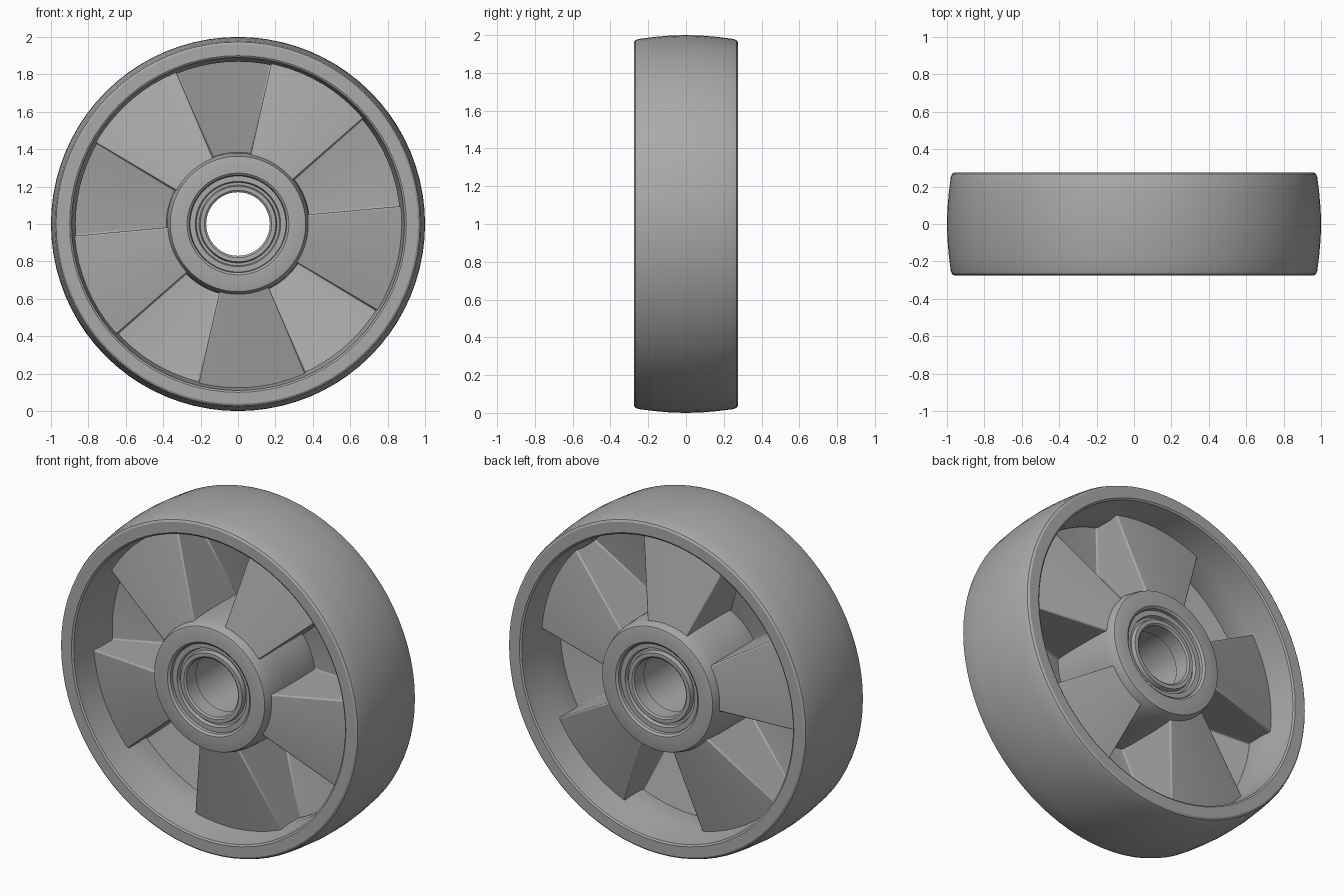
import bpy, bmesh, math

if "Cube" in bpy.data.objects:
    bpy.data.objects.remove(bpy.data.objects["Cube"])

SEGMENTS = 80
CENTRE_Z = 1.0

grey = bpy.data.materials.new("plain grey")
grey.use_nodes = True
colour = (0.4, 0.4, 0.4, 1)
grey.diffuse_color = colour
grey.node_tree.nodes["Principled BSDF"].inputs["Base Color"].default_value = colour


def polar(r, angle, y):
    return (r * math.cos(angle), y, CENTRE_Z + r * math.sin(angle))


def ring_object(name, rings, bevel=0):
    """Join a closed sequence of rings, each a list of points, into one solid."""
    bm = bmesh.new()
    loops = [[bm.verts.new(p) for p in ring] for ring in rings]
    for k, a in enumerate(loops):
        b = loops[(k + 1) % len(loops)]
        for i in range(len(a)):
            j = (i + 1) % len(a)
            bm.faces.new((a[i], a[j], b[j], b[i]))
    bmesh.ops.recalc_face_normals(bm, faces=bm.faces)
    mesh = bpy.data.meshes.new(name)
    bm.to_mesh(mesh)
    bm.free()
    mesh.materials.append(grey)
    obj = bpy.data.objects.new(name, mesh)
    bpy.context.collection.objects.link(obj)
    if bevel:
        mod = obj.modifiers.new("soft edges", 'BEVEL')
        mod.width = bevel
        mod.segments = 2
        mod.limit_method = 'ANGLE'
        mod.angle_limit = math.radians(50)
    bpy.ops.object.select_all(action='DESELECT')
    obj.select_set(True)
    bpy.context.view_layer.objects.active = obj
    bpy.ops.object.shade_smooth_by_angle(angle=math.radians(30))
    return obj


def lathe(name, half):
    """Spin a (radius, y) half profile, mirrored front to back, about the axle."""
    profile = half + [(r, -y) for r, y in reversed(half) if y]
    ring_object(name, [[polar(r, math.tau * i / SEGMENTS, y)
                        for i in range(SEGMENTS)] for r, y in profile])


# Crowned tread with its rim, from the middle of the tread to the inner wall
lathe("tyre_and_rim", [(1.0, 0), (0.998, -0.08), (0.99, -0.17), (0.98, -0.25),
                       (0.973, -0.268), (0.962, -0.275), (0.9, -0.275),
                       (0.89, -0.268), (0.875, -0.1), (0.868, -0.05)])

# Hub barrel with chamfered ends
lathe("hub", [(0.385, -0.1), (0.38, -0.2), (0.372, -0.24), (0.362, -0.268),
              (0.35, -0.272), (0.272, -0.272), (0.26, -0.262), (0.255, -0.2)])

# Bearing: outer race, groove, inner race and the bore
lathe("bearing", [(0.257, -0.245), (0.228, -0.245), (0.222, -0.225),
                  (0.208, -0.225), (0.202, -0.25), (0.18, -0.25),
                  (0.17, -0.242), (0.17, -0.15), (0.178, -0.148)])

# Zigzag web: ten panels alternately near the front and the back
FIRST = math.radians(59.2)
HALF = math.radians(18)
WALL = 0.016          # half the thickness of the radial walls
STEPS = 10


def web_ring(radius, depth, thickness, side):
    """One edge ring of the web; side is -1 on the front and 1 on the back."""
    points = []
    spread = WALL / radius
    for k in range(10):
        level = -1 if k % 2 == 0 else 1
        reach = HALF + (spread if level == side else -spread)
        y = level * (depth if level == side else depth - thickness)
        for i in range(STEPS + 1):
            angle = FIRST + 2 * HALF * k + reach * (2 * i / STEPS - 1)
            points.append(polar(radius, angle, y))
    return points


INNER, OUTER = (0.36, 0.225, 0.04), (0.89, 0.1, 0.04)
ring_object("zigzag_web", [web_ring(*INNER, -1), web_ring(*OUTER, -1),
                           web_ring(*OUTER, 1), web_ring(*INNER, 1)], bevel=0.008)
